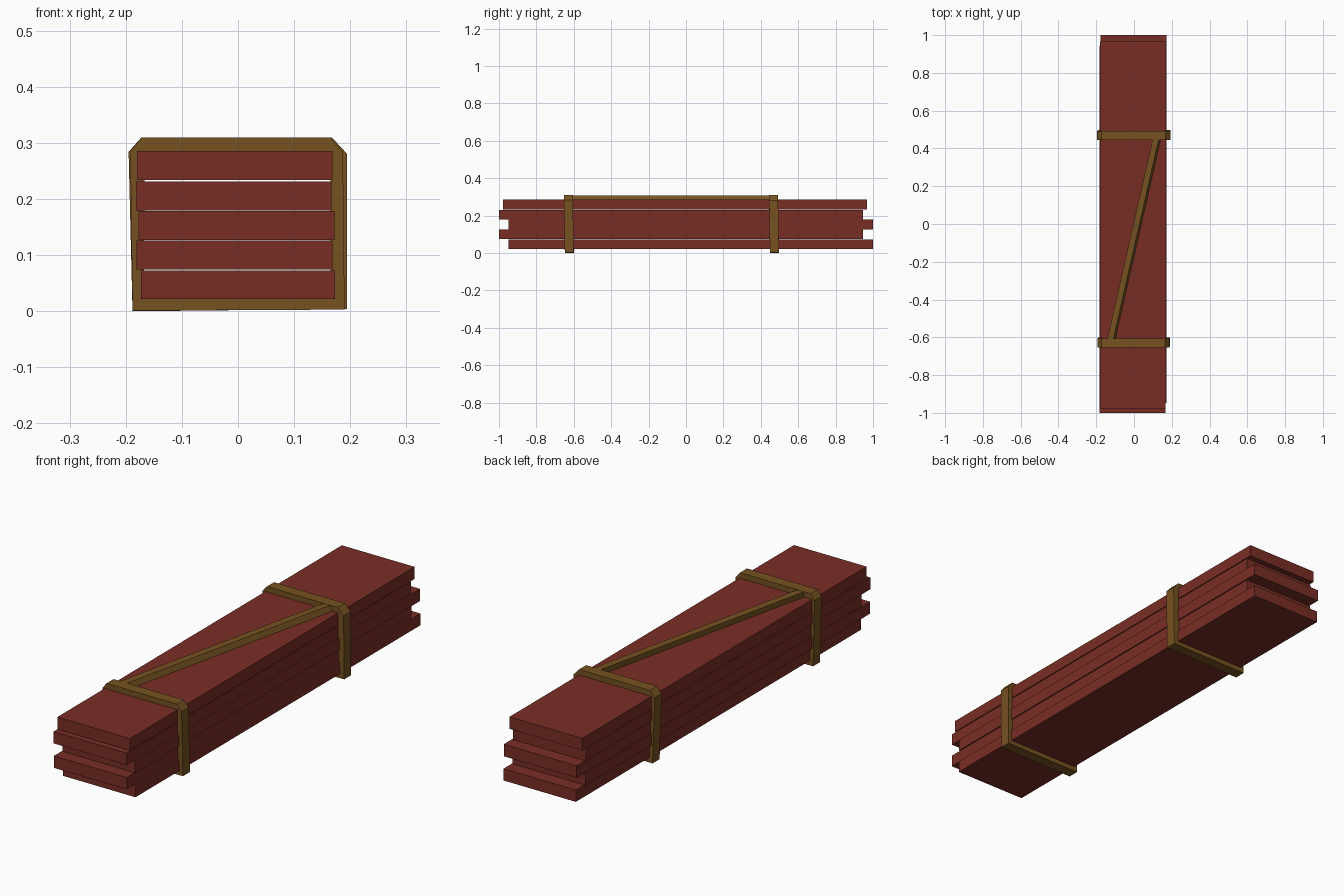
import bpy, bmesh
from mathutils import Vector

if "Cube" in bpy.data.objects:
    bpy.data.objects.remove(bpy.data.objects["Cube"])


def material(name, rgb):
    m = bpy.data.materials.new(name)
    m.diffuse_color = (*rgb, 1)
    m.use_nodes = True
    m.node_tree.nodes["Principled BSDF"].inputs["Base Color"].default_value = m.diffuse_color
    return m


red = material("red wood", (0.19, 0.027, 0.018))
brown = material("brown strap", (0.18, 0.085, 0.015))


def mesh_object(name, bm, mat):
    bmesh.ops.recalc_face_normals(bm, faces=bm.faces)
    me = bpy.data.meshes.new(name)
    bm.to_mesh(me)
    bm.free()
    me.materials.append(mat)
    ob = bpy.data.objects.new(name, me)
    bpy.context.collection.objects.link(ob)


def loft(name, rings, mat, closed=False):
    """Join equal rings of points with quads; cap the ends or close the loop."""
    bm = bmesh.new()
    vs = [[bm.verts.new(p) for p in r] for r in rings]
    k, n = len(vs), len(vs[0])
    for i in range(k if closed else k - 1):
        a, b = vs[i], vs[(i + 1) % k]
        for j in range(n):
            bm.faces.new((a[j], a[(j + 1) % n], b[(j + 1) % n], b[j]))
    if not closed:
        bm.faces.new(vs[0])
        bm.faces.new(vs[-1])
    mesh_object(name, bm, mat)


# Stacked planks: x0, x1, y0, y1, z0, z1
planks = [
    (-0.173, 0.173, -0.948, 1.0, 0.022, 0.073),
    (-0.181, 0.168, -1.0, 0.945, 0.0745, 0.126),
    (-0.177, 0.172, -0.948, 1.0, 0.127, 0.179),
    (-0.182, 0.167, -1.0, 0.945, 0.180, 0.231),
    (-0.180, 0.168, -0.978, 0.967, 0.234, 0.286),
]
for i, (x0, x1, y0, y1, z0, z1) in enumerate(planks):
    ring = [(x0, z0), (x1, z0), (x1, z1), (x0, z1)]
    loft(f"plank_{i + 1}", [[(x, y, z) for x, z in ring] for y in (y0, y1)], red)

# Straps: slightly leaning closed bands with chamfered upper corners
INNER = [(-0.168, 0.024), (0.165, 0.024), (0.165, 0.272),
         (0.155, 0.283), (-0.165, 0.283), (-0.166, 0.272)]


def strap(name, outer, y, width=0.048, lean=-0.005):
    rings = []
    for (xo, zo), (xi, zi) in zip(outer, INNER):
        yo = y + lean * zo / 0.31
        rings.append([(xo, yo, zo), (xo, yo + width, zo),
                      (xi, yo + width, zi), (xi, yo, zi)])
    loft(name, rings, brown, closed=True)


strap("front_strap", [(-0.188, 0.001), (0.190, 0.003), (0.187, 0.283),
                      (0.165, 0.310), (-0.172, 0.310), (-0.192, 0.285)], -0.648)
strap("back_strap", [(-0.188, 0.0), (0.194, 0.004), (0.194, 0.281),
                     (0.167, 0.310), (-0.172, 0.310), (-0.195, 0.284)], 0.449)

# Diagonal strap across the top, with one sloped side
section = [(-0.018, 0.283), (0.026, 0.283), (0.014, 0.309), (-0.018, 0.309)]
loft("diagonal_strap", [[(cx + dx, y, z) for dx, z in section]
                        for cx, y in ((-0.125, -0.615), (0.118, 0.455))], brown)
